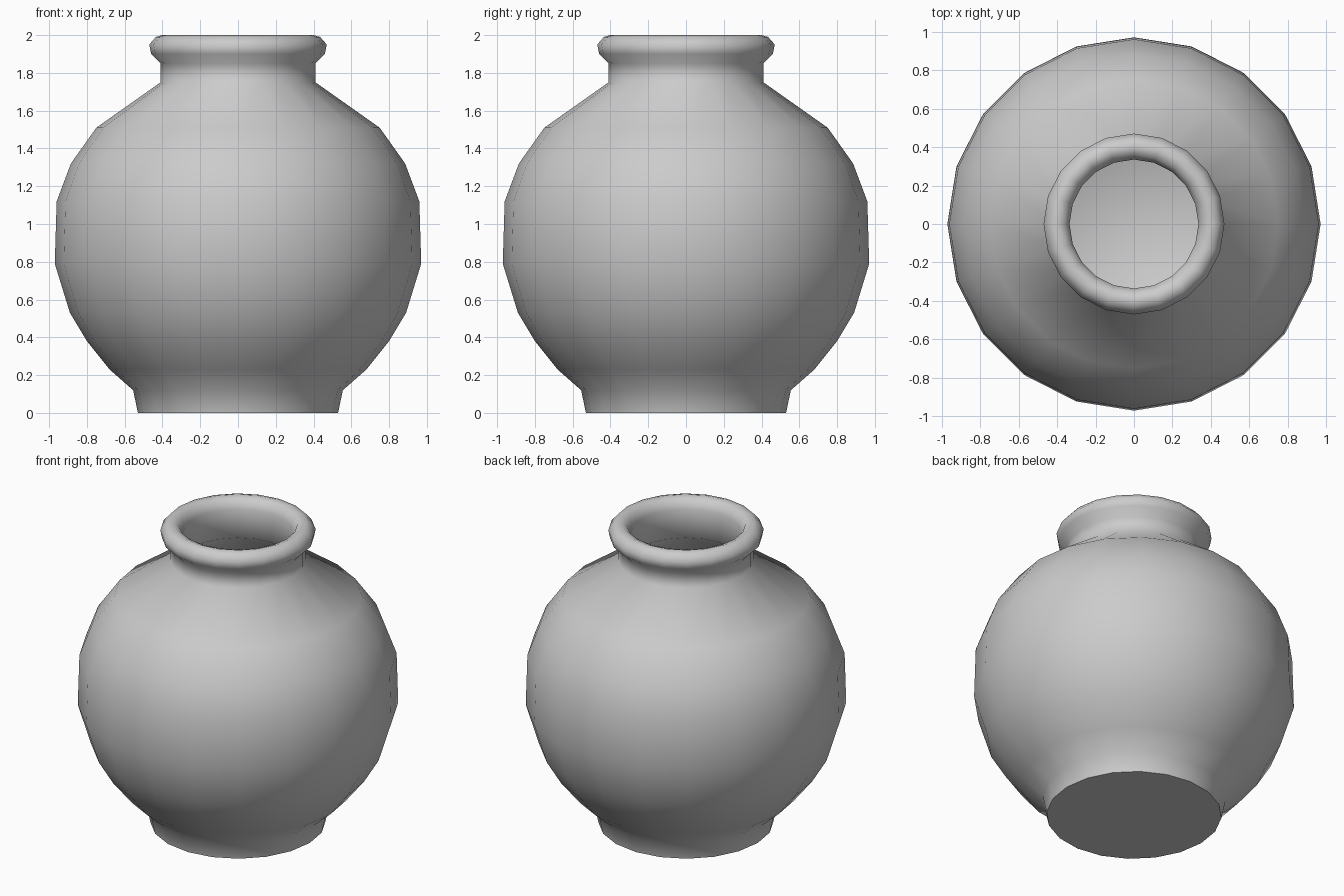
import bpy, bmesh, math

if "Cube" in bpy.data.objects:
    bpy.data.objects.remove(bpy.data.objects["Cube"])

SIDES = 20

# Cross-section (radius, height): foot, belly, neck, rolled rim, then inner wall
profile = [
    (0.53, 0.0), (0.555, 0.12), (0.68, 0.23), (0.80, 0.38), (0.89, 0.53), (0.97, 0.79),
    (0.96, 1.12), (0.885, 1.32), (0.75, 1.51), (0.41, 1.75), (0.41, 1.85),
    (0.46, 1.90), (0.47, 1.95), (0.435, 1.99), (0.40, 2.0), (0.36, 1.985),
    (0.335, 1.93), (0.335, 1.74), (0.69, 1.47), (0.83, 1.28), (0.90, 1.10),
    (0.91, 0.80), (0.83, 0.56), (0.74, 0.41), (0.50, 0.16),
]

bm = bmesh.new()
rings = []
for r, z in profile:
    rings.append([bm.verts.new((r * math.cos(a), r * math.sin(a), z))
                  for a in (2 * math.pi * i / SIDES for i in range(SIDES))])

# Skin neighbouring rings
for low, high in zip(rings, rings[1:]):
    for i in range(SIDES):
        j = (i + 1) % SIDES
        bm.faces.new((low[i], low[j], high[j], high[i]))

# Underside and inner floor
bm.faces.new(rings[0][::-1])
bm.faces.new(rings[-1])
bmesh.ops.recalc_face_normals(bm, faces=bm.faces[:])

mesh = bpy.data.meshes.new("vase")
bm.to_mesh(mesh)
bm.free()
vase = bpy.data.objects.new("vase", mesh)
bpy.context.collection.objects.link(vase)

# Smooth walls with a crisp foot edge
bpy.context.view_layer.objects.active = vase
vase.select_set(True)
bpy.ops.object.shade_smooth_by_angle(angle=math.radians(65))
